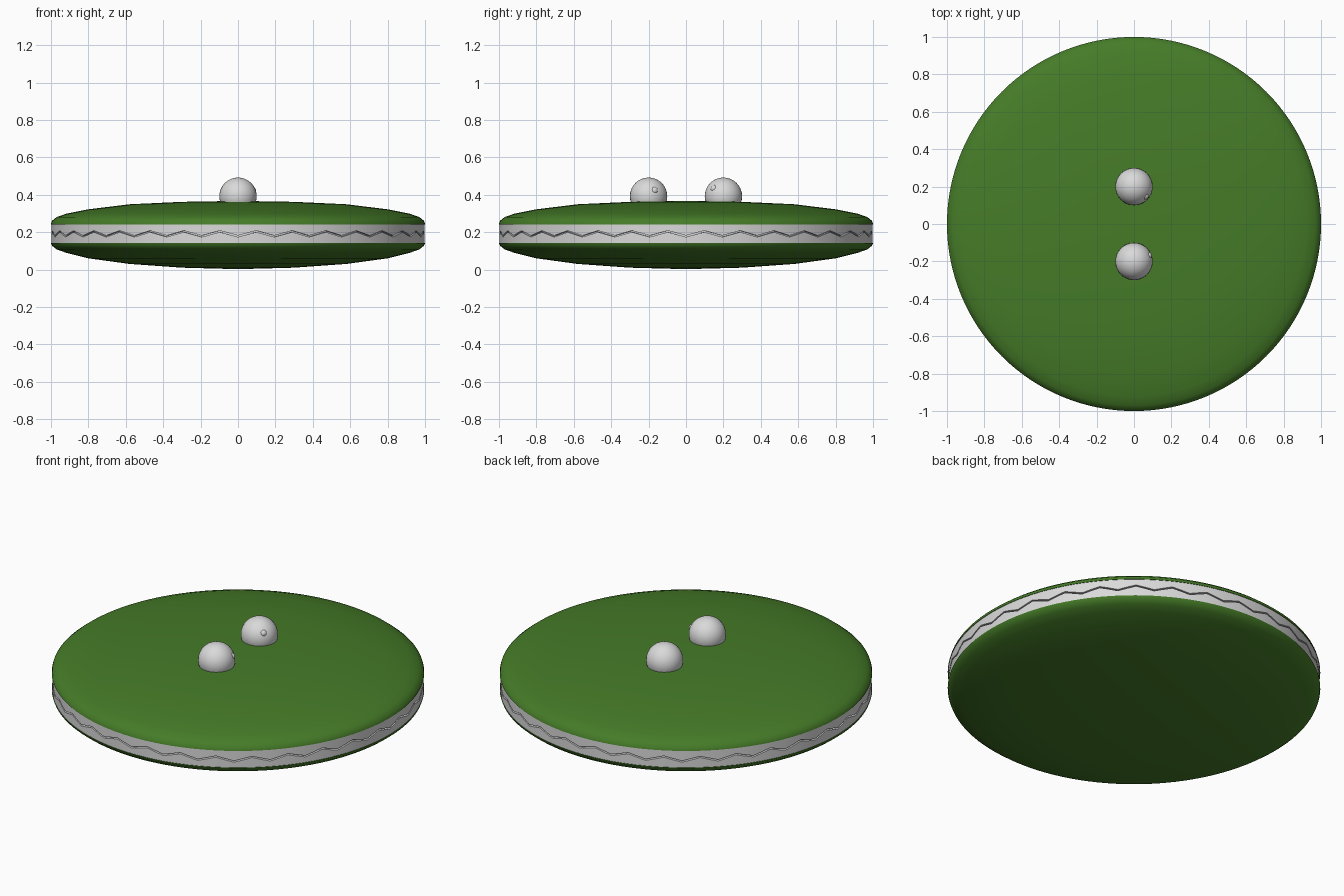
import bpy, bmesh, math
from mathutils import Vector

if "Cube" in bpy.data.objects:
    bpy.data.objects.remove(bpy.data.objects["Cube"])

SEG = 128    # segments around the disc
TEETH = 32   # teeth in each row


def material(name, rgb):
    m = bpy.data.materials.new(name)
    m.diffuse_color = (*rgb, 1)
    m.use_nodes = True
    m.node_tree.nodes["Principled BSDF"].inputs["Base Color"].default_value = m.diffuse_color
    return m


GREEN = material("leaf green", (0.06, 0.20, 0.021))
WHITE = material("off white", (0.70, 0.70, 0.70))


def ring_surface(name, rows, mat, angle=40):
    """Skin rings given as functions angle index -> (radius, z)."""
    bm = bmesh.new()
    rings = []
    for row in rows:
        ring = []
        for i in range(SEG):
            a = 2 * math.pi * i / SEG
            r, z = row(i)
            ring.append(bm.verts.new((r * math.cos(a), r * math.sin(a), z)))
        rings.append(ring)
    for lo, hi in zip(rings, rings[1:]):
        for i in range(SEG):
            j = (i + 1) % SEG
            bm.faces.new((lo[i], lo[j], hi[j], hi[i]))
    bmesh.ops.remove_doubles(bm, verts=bm.verts, dist=1e-5)
    bmesh.ops.recalc_face_normals(bm, faces=bm.faces)
    me = bpy.data.meshes.new(name)
    bm.to_mesh(me)
    bm.free()
    me.materials.append(mat)
    ob = bpy.data.objects.new(name, me)
    bpy.context.collection.objects.link(ob)
    bpy.context.view_layer.objects.active = ob
    ob.select_set(True)
    bpy.ops.object.shade_smooth_by_angle(angle=math.radians(angle))
    ob.select_set(False)
    return ob


def const(r, z):
    return lambda i: (r, z)


def zigzag(r, z, amp=0.013):
    """Triangle wave around the rim, lowest at the front."""
    step = SEG // TEETH
    return lambda i: (r, z + amp * (4 * abs((i % step) / step - 0.5) - 1) * -1)


# domed upper and lower halves
upper = [(0.97, 0.242), (1.0, 0.242), (0.995, 0.26), (0.97, 0.28), (0.92, 0.298),
         (0.8, 0.322), (0.58, 0.349), (0.3, 0.362), (0, 0.367)]
lower = [(0, 0.002), (0.3, 0.01), (0.58, 0.03), (0.8, 0.06), (0.92, 0.09),
         (0.97, 0.108), (0.995, 0.128), (1.0, 0.142), (0.97, 0.142)]
ring_surface("upper_body", [const(*p) for p in upper], GREEN)
ring_surface("lower_body", [const(*p) for p in lower], GREEN)

# interlocking rows of teeth with a thin gap, backed by a recessed wall
ring_surface("upper_teeth", [zigzag(0.975, 0.195), zigzag(0.997, 0.195), const(0.997, 0.243)], WHITE)
ring_surface("lower_teeth", [const(0.997, 0.141), zigzag(0.997, 0.187), zigzag(0.975, 0.187)], WHITE)
ring_surface("mouth_wall", [const(0.978, 0.141), const(0.978, 0.243)], WHITE)


def ball(name, centre, radius, seg):
    bpy.ops.mesh.primitive_uv_sphere_add(segments=seg, ring_count=seg // 2,
                                         radius=radius, location=centre)
    ob = bpy.context.object
    ob.name = name
    ob.data.materials.append(WHITE)
    bpy.ops.object.shade_smooth()
    ob.select_set(False)


# eyes, each with a small pupil bump looking to the side
for side, y, look in (("front", -0.2, (0.088, 0.035, 0.035)),
                      ("back", 0.2, (0.068, -0.056, 0.046))):
    centre = Vector((0, y, 0.392))
    ball(side + "_eye", centre, 0.1, 32)
    ball(side + "_pupil", centre + Vector(look).normalized() * 0.087, 0.02, 16)
